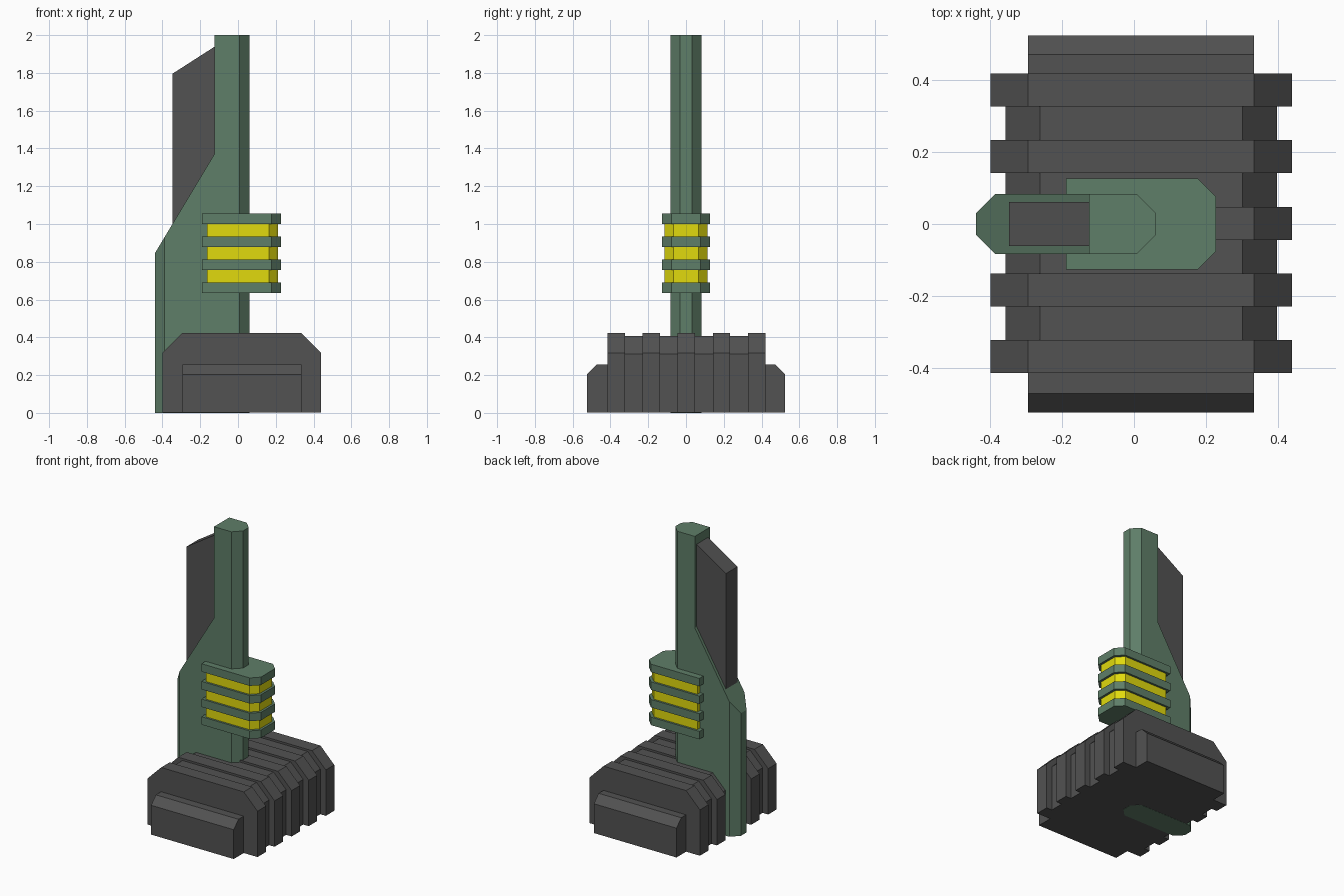
import bpy, bmesh
from mathutils import Vector

cube = bpy.data.objects.get("Cube")
if cube:
    bpy.data.objects.remove(cube, do_unlink=True)


def material(name, rgb):
    m = bpy.data.materials.new(name)
    m.use_nodes = True
    col = (*rgb, 1)
    m.diffuse_color = col
    m.node_tree.nodes["Principled BSDF"].inputs["Base Color"].default_value = col
    return m


GREEN = material("muted green", (0.114, 0.209, 0.138))
DARK = material("dark grey", (0.084, 0.084, 0.084))
YELLOW = material("yellow", (0.753, 0.701, 0.004))


def prism(name, profile, y0, y1, mat, chamfer=0, rule=None):
    """Extrude an x-z profile along y, then chamfer the edges picked by rule(mid, direction)."""
    bm = bmesh.new()
    face = bm.faces.new([bm.verts.new((x, y0, z)) for x, z in profile])
    out = bmesh.ops.extrude_face_region(bm, geom=[face])
    new = [v for v in out["geom"] if isinstance(v, bmesh.types.BMVert)]
    bmesh.ops.translate(bm, verts=new, vec=(0, y1 - y0, 0))
    if rule:
        picked = []
        for e in bm.edges:
            a, b = (v.co for v in e.verts)
            if rule((a + b) / 2, (b - a).normalized()):
                picked.append(e)
        bmesh.ops.bevel(bm, geom=picked, offset=chamfer, segments=1,
                        profile=0.5, affect='EDGES')
    bmesh.ops.recalc_face_normals(bm, faces=bm.faces)
    mesh = bpy.data.meshes.new(name)
    bm.to_mesh(mesh)
    bm.free()
    mesh.materials.append(mat)
    obj = bpy.data.objects.new(name, mesh)
    bpy.context.collection.objects.link(obj)
    return obj


def box(name, x, y, z, mat, chamfer=0, rule=None):
    rect = [(x[0], z[0]), (x[1], z[0]), (x[1], z[1]), (x[0], z[1])]
    return prism(name, rect, y[0], y[1], mat, chamfer, rule)


def top_along(axis, height):
    return lambda mid, d: mid.z > height - 0.01 and abs(d[axis]) > 0.9


def upright_front(x):
    return lambda mid, d: abs(d.z) > 0.9 and mid.x > x - 0.01


# Ribbed base: core, raised ribs, and a low block running out at both ends
FLOOR = 0.001
box("base_core", (-0.358, 0.398), (-0.375, 0.375), (FLOOR, 0.408), DARK,
    0.096, top_along(1, 0.408))
for i in range(-2, 3):
    y = 0.002 + 0.186 * i
    box(f"base_rib_{i + 3}", (-0.4, 0.44), (y - 0.046, y + 0.046), (FLOOR, 0.422),
        DARK, 0.105, top_along(1, 0.422))
box("base_end_blocks", (-0.295, 0.335), (-0.525, 0.525), (FLOOR, 0.255),
    DARK, 0.052, top_along(0, 0.255))

# Tall pillar with a sloped buttress and chamfered upright corners
pillar = [(-0.44, 0), (0.06, 0), (0.06, 2), (-0.125, 2), (-0.125, 1.37), (-0.44, 0.845)]
prism("pillar", pillar, -0.083, 0.083, GREEN, 0.052,
      lambda mid, d: abs(d.z) > 0.99 and (mid.x > 0 or mid.x < -0.4))

# Dark fin standing on the slope
fin = [(-0.348, 0.98), (-0.11, 1.37), (-0.11, 1.948), (-0.125, 1.938), (-0.348, 1.795)]
prism("rear_fin", fin, -0.062, 0.062, DARK)

# Collar of stacked plates around a yellow coil
box("collar_coil", (-0.165, 0.212), (-0.113, 0.113), (0.65, 1.04), YELLOW,
    0.047, upright_front(0.212))
for i in range(4):
    z = 0.635 + 0.1217 * i
    box(f"collar_plate_{i + 1}", (-0.19, 0.228), (-0.127, 0.127), (z, z + 0.055),
        GREEN, 0.05, upright_front(0.228))
